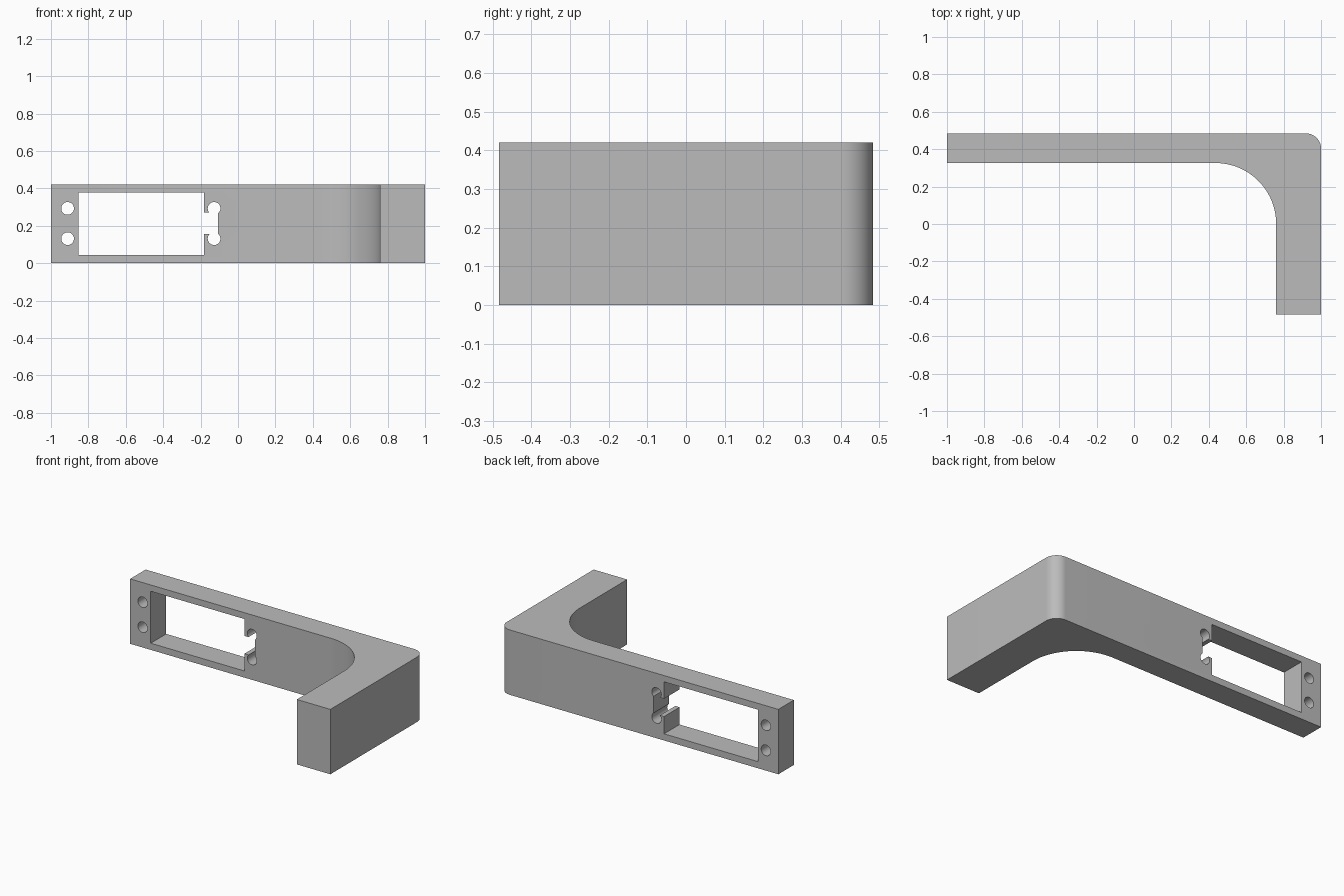
import bpy, bmesh
from math import sin, cos, pi
from mathutils import Matrix

if "Cube" in bpy.data.objects:
    bpy.data.objects.remove(bpy.data.objects["Cube"])

HEIGHT = 0.42
BACK, FRONT = 0.484, -0.484     # outer faces along y
INNER_Y, INNER_X = 0.326, 0.76  # inner faces of the two arms
INNER_R, OUTER_R = 0.325, 0.08

grey = bpy.data.materials.new("plain grey")
grey.use_nodes = True
colour = (0.5, 0.5, 0.5, 1)
grey.diffuse_color = colour
grey.node_tree.nodes["Principled BSDF"].inputs["Base Color"].default_value = colour


def new_object(name, bm):
    mesh = bpy.data.meshes.new(name)
    bm.to_mesh(mesh)
    bm.free()
    obj = bpy.data.objects.new(name, mesh)
    bpy.context.collection.objects.link(obj)
    return obj


def arc(cx, cy, r, start, end, steps):
    angles = [start + (end - start) * i / steps for i in range(steps + 1)]
    return [(cx + r * cos(a), cy + r * sin(a)) for a in angles]


def cut(target, cutter):
    mod = target.modifiers.new("cut", 'BOOLEAN')
    mod.operation, mod.solver, mod.object = 'DIFFERENCE', 'EXACT', cutter
    cutter.hide_render = True
    bpy.context.view_layer.objects.active = target
    bpy.ops.object.modifier_apply(modifier=mod.name)
    bpy.data.objects.remove(cutter)


def box_cutter(x0, x1, z0, z1):
    bm = bmesh.new()
    bmesh.ops.create_cube(bm, size=1, matrix=Matrix.Translation(
        ((x0 + x1) / 2, 0.4, (z0 + z1) / 2)) @ Matrix.Diagonal((x1 - x0, 0.5, z1 - z0, 1)))
    return new_object("window_cutter", bm)


def hole_cutter(x, z):
    bm = bmesh.new()
    bmesh.ops.create_cone(bm, cap_ends=True, segments=32, radius1=0.034, radius2=0.034,
                          depth=0.5, matrix=Matrix.Translation((x, 0.4, z))
                          @ Matrix.Rotation(pi / 2, 4, 'X'))
    return new_object("hole_cutter", bm)


# L-shaped bracket: plan outline with rounded inner and outer corners
outline = [(-1, BACK), (-1, INNER_Y)]
outline += arc(INNER_X - INNER_R, INNER_Y - INNER_R, INNER_R, pi / 2, 0, 32)
outline += [(INNER_X, FRONT), (1, FRONT)]
outline += arc(1 - OUTER_R, BACK - OUTER_R, OUTER_R, 0, pi / 2, 16)
bm = bmesh.new()
base = bm.faces.new([bm.verts.new((x, y, 0)) for x, y in outline])
top = bmesh.ops.extrude_face_region(bm, geom=[base], use_keep_orig=True)["geom"]
bmesh.ops.translate(bm, vec=(0, 0, HEIGHT),
                    verts=[v for v in top if isinstance(v, bmesh.types.BMVert)])
bmesh.ops.recalc_face_normals(bm, faces=bm.faces)
bracket = new_object("angled_bracket", bm)
bracket.data.materials.append(grey)

# Rectangular window, side notch and four screw holes
cut(bracket, box_cutter(-0.853, -0.182, 0.043, 0.379))
cut(bracket, box_cutter(-0.25, -0.107, 0.155, 0.27))
for x in (-0.911, -0.128):
    for z in (0.131, 0.293):
        cut(bracket, hole_cutter(x, z))

# Smooth rounded walls, keep crisp edges
bpy.ops.object.select_all(action='DESELECT')
bracket.select_set(True)
bpy.context.view_layer.objects.active = bracket
bpy.ops.object.shade_smooth_by_angle(angle=pi / 6)
